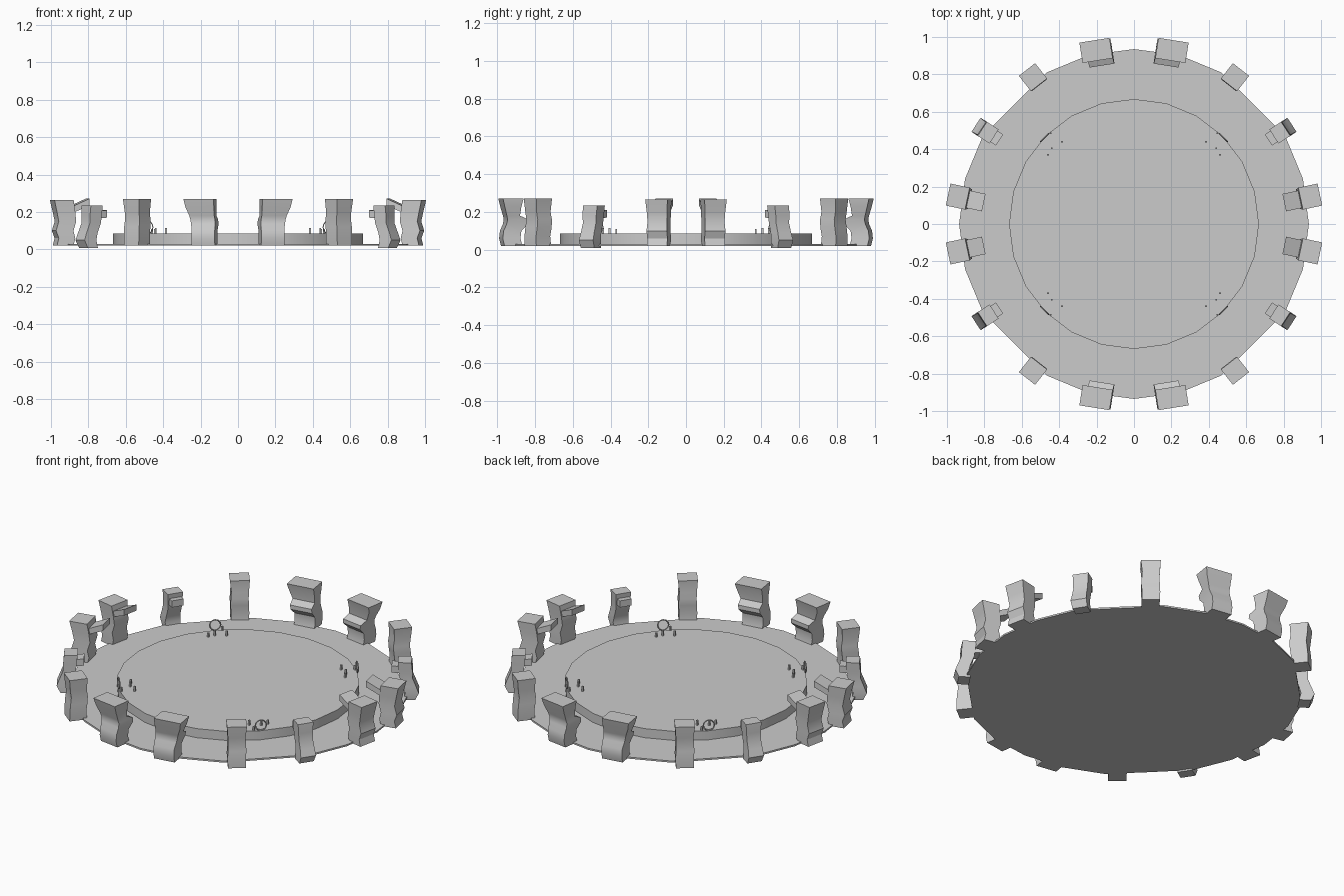
import bpy, bmesh, math
from mathutils import Vector, Matrix

if "Cube" in bpy.data.objects:
    bpy.data.objects.remove(bpy.data.objects["Cube"])

MIRRORS = [(1, 1), (-1, 1), (1, -1), (-1, -1)]


def finish(bm, name, angle=32):
    bmesh.ops.recalc_face_normals(bm, faces=bm.faces)
    me = bpy.data.meshes.new(name)
    bm.to_mesh(me)
    bm.free()
    ob = bpy.data.objects.new(name, me)
    bpy.context.collection.objects.link(ob)
    bpy.ops.object.select_all(action='DESELECT')
    ob.select_set(True)
    bpy.context.view_layer.objects.active = ob
    bpy.ops.object.shade_smooth_by_angle(angle=math.radians(angle))
    return ob


def loft(bm, rings):
    """Join a stack of equal-length point rings into a capped solid."""
    loops = [[bm.verts.new(p) for p in r] for r in rings]
    n = len(loops[0])
    for a, b in zip(loops, loops[1:]):
        for i in range(n):
            j = (i + 1) % n
            bm.faces.new((a[i], a[j], b[j], b[i]))
    bm.faces.new(loops[0][::-1])
    bm.faces.new(loops[-1])


def disc(name, z0, z1, radius_at):
    bm = bmesh.new()
    pts = []
    for k in range(24):
        a = math.radians(15 * k)
        r = radius_at(k)
        pts.append((r * math.cos(a), r * math.sin(a)))
    loft(bm, [[(x, y, z) for x, y in pts] for z in (z0, z1)])
    return finish(bm, name)


# Ground slab (flattened at the diagonals) and raised floor
disc("ground_slab", 0.02, 0.03, lambda k: 0.905 if k % 6 == 3 else 0.935)
disc("raised_floor", 0.03, 0.085, lambda k: 0.668)


def stone(name, centre, heading, sections, ledge=None):
    """Sections: z, inner, outer (radial), left, right (tangential)."""
    a = math.radians(heading)
    out = Vector((math.cos(a), math.sin(a), 0))
    side = Vector((-math.sin(a), math.cos(a), 0))
    base = Vector((*centre, 0))

    def point(u, v, z):
        return base + out * u + side * v + Vector((0, 0, z))

    for i, (mx, my) in enumerate(MIRRORS):
        bm = bmesh.new()
        loft(bm, [[point(u, v, z) for u, v in
                   ((u0, v0), (u1, v0), (u1, v1), (u0, v1))]
                  for z, u0, u1, v0, v1 in sections])
        # block jutting inward: radial position, bottom, top, left, right
        if ledge:
            loft(bm, [[point(u, v0, z0), point(u, v1, z0),
                       point(u, v1, z1), point(u, v0, z1)]
                      for u, z0, z1, v0, v1 in ledge])
        bmesh.ops.transform(bm, matrix=Matrix.Diagonal((mx, my, 1, 1)), verts=bm.verts)
        finish(bm, f"{name}_{i + 1}")


# Wide stones with a stepped inner face
stone("wide_stone", (0.19, 0.92), 81, [
    (0.02, -0.045, 0.05, -0.05, 0.075),
    (0.06, -0.035, 0.06, -0.05, 0.075),
    (0.10, -0.04, 0.055, -0.05, 0.075),
    (0.135, -0.075, 0.04, -0.055, 0.075),
    (0.16, -0.075, 0.035, -0.06, 0.073),
    (0.18, -0.03, 0.04, -0.065, 0.07),
    (0.23, -0.035, 0.055, -0.085, 0.07),
    (0.27, -0.045, 0.065, -0.093, 0.07)])

# Tall square stones
stone("square_stone", (0.54, 0.785), 52, [
    (0.02, -0.05, 0.05, -0.05, 0.05),
    (0.07, -0.045, 0.05, -0.048, 0.052),
    (0.12, -0.052, 0.045, -0.052, 0.05),
    (0.16, -0.055, 0.04, -0.05, 0.048),
    (0.20, -0.048, 0.046, -0.047, 0.05),
    (0.27, -0.052, 0.052, -0.055, 0.055)])

# Short leaning stones with a small inner block
stone("leaning_stone", (0.79, 0.495), 33, [
    (0.008, -0.02, 0.045, -0.04, 0.045),
    (0.05, -0.01, 0.065, -0.045, 0.045),
    (0.09, -0.02, 0.05, -0.042, 0.042),
    (0.14, -0.04, 0.03, -0.04, 0.042),
    (0.18, -0.045, 0.03, -0.042, 0.044),
    (0.235, -0.05, 0.025, -0.045, 0.045)],
    [(-0.01, 0.165, 0.205, -0.035, 0.035), (-0.085, 0.17, 0.21, -0.035, 0.035)])

# Tall stones with an inward rising bar
stone("barred_stone", (0.935, 0.145), 12, [
    (0.02, -0.045, 0.045, -0.055, 0.055),
    (0.06, -0.055, 0.035, -0.055, 0.055),
    (0.10, -0.045, 0.05, -0.055, 0.055),
    (0.15, -0.06, 0.035, -0.052, 0.053),
    (0.20, -0.055, 0.045, -0.055, 0.055),
    (0.265, -0.045, 0.06, -0.06, 0.06)],
    [(-0.02, 0.185, 0.22, -0.05, 0.045), (-0.135, 0.235, 0.272, -0.05, 0.045)])

# Upright shackle rings, with link stubs beside and in front of them
for i, (mx, my) in enumerate(MIRRORS):
    bm = bmesh.new()
    c = Vector((0.477, 0.462, 0.118))
    tang = Vector((0.7071, -0.7071, 0))
    norm = Vector((0.7071, 0.7071, 0))
    rows = []
    for k in range(12):
        a = k * math.tau / 12
        d = tang * math.cos(a) + Vector((0, 0, math.sin(a)))
        rows.append([bm.verts.new(c + d * (0.031 + 0.004 * x) + norm * 0.004 * y)
                     for x, y in ((1, 0), (0, 1), (-1, 0), (0, -1))])
    for k in range(12):
        p, q = rows[k], rows[(k + 1) % 12]
        for j in range(4):
            m = (j + 1) % 4
            bm.faces.new((p[j], p[m], q[m], q[j]))
    for x, y, h in ((0.44, 0.405, 0.03), (0.46, 0.37, 0.025),
                    (0.385, 0.44, 0.03), (0.445, 0.485, 0.025)):
        mat = Matrix.Translation((x, y, 0.085 + h / 2)) @ Matrix.Diagonal((0.01, 0.01, h, 1))
        bmesh.ops.create_cube(bm, size=1, matrix=mat)
    bmesh.ops.transform(bm, matrix=Matrix.Diagonal((mx, my, 1, 1)), verts=bm.verts)
    finish(bm, f"shackle_ring_{i + 1}", 50)
